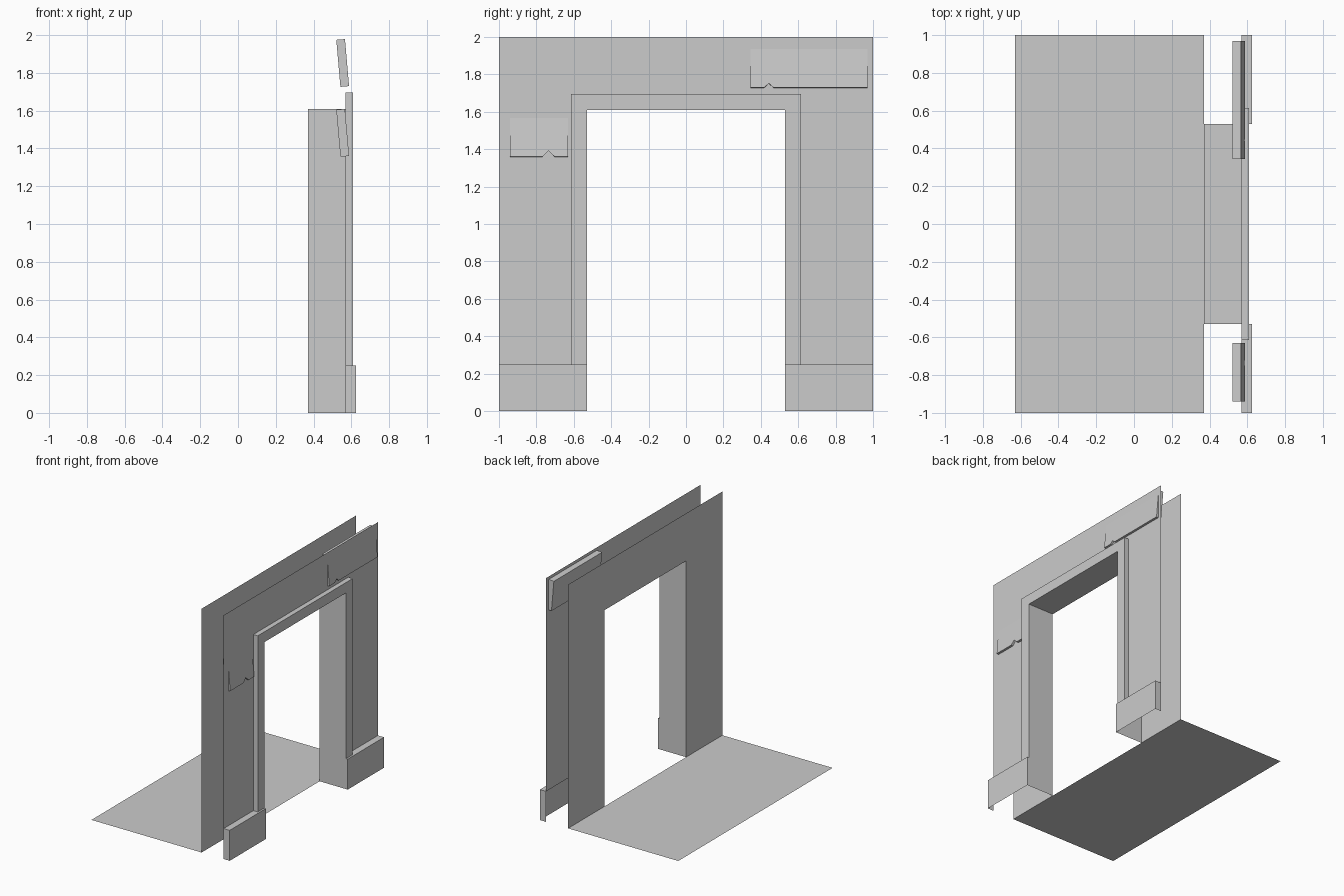
import bpy, math
from mathutils import Matrix

if "Cube" in bpy.data.objects:
    bpy.data.objects.remove(bpy.data.objects["Cube"])

BACK, FACE = 0.37, 0.57          # x of the two wall skins
TRIM, BASE = 0.61, 0.625         # x of the trim and skirting fronts
IN_Y, IN_Z = 0.53, 1.61          # door opening
OUT_Y, OUT_Z = 0.615, 1.695      # outer edge of the trim
SKIRT = 0.25                     # skirting height


def make(name, verts, faces):
    mesh = bpy.data.meshes.new(name)
    mesh.from_pydata(verts, [], faces)
    mesh.update()
    obj = bpy.data.objects.new(name, mesh)
    bpy.context.collection.objects.link(obj)
    return obj


def arch(x, y, z, z0):
    return [(x, -y, z0), (x, -y, z), (x, y, z), (x, y, z0)]


def strip(name, rows):
    """Skin consecutive arch-shaped rows of points with quads."""
    n = len(rows[0])
    faces = [(r * n + i, r * n + i + 1, (r + 1) * n + i + 1, (r + 1) * n + i)
             for r in range(len(rows) - 1) for i in range(n - 1)]
    return make(name, [p for row in rows for p in row], faces)


# floor behind the wall
make("floor", [(-0.63, -1, 0), (BACK, -1, 0), (BACK, 1, 0), (-0.63, 1, 0)], [(0, 1, 2, 3)])

# wall skins, each an arch-shaped sheet
strip("back_wall", [arch(BACK, IN_Y, IN_Z, 0), arch(BACK, 1, 2, 0)])
strip("front_wall", [arch(FACE, 1, 2, SKIRT), arch(FACE, OUT_Y, OUT_Z, SKIRT)])

# raised door trim and the lining of the opening
strip("door_trim", [arch(FACE, OUT_Y, OUT_Z, SKIRT), arch(TRIM, OUT_Y, OUT_Z, SKIRT),
                    arch(TRIM, IN_Y, IN_Z, SKIRT), arch(FACE, IN_Y, IN_Z, SKIRT)])
strip("door_lining", [arch(FACE, IN_Y, IN_Z, 0), arch(BACK, IN_Y, IN_Z, 0)])

# skirting blocks: front, top and both ends, open at back and bottom
for s, side in ((-1, "left"), (1, "right")):
    a, b = sorted((s * IN_Y, s))
    v = [(x, y, z) for x in (FACE, BASE) for y in (a, b) for z in (0, SKIRT)]
    make("skirting_" + side, v, [(4, 6, 7, 5), (1, 5, 7, 3), (0, 4, 5, 1), (2, 3, 7, 6)])


# tilted boards with a small notch in the lower edge
def board(name, y0, y1, z0, notch_y, half, depth):
    t, h = 0.046, 0.25
    prof = [(y0, 0), (notch_y - half, 0), (notch_y, depth), (notch_y + half, 0),
            (y1, 0), (y1, h), (y0, h)]
    n = len(prof)
    verts = [(x, y, z) for x in (-t, 0) for y, z in prof]
    faces = [tuple(range(n))[::-1], tuple(range(n, 2 * n))]
    faces += [(i, (i + 1) % n, n + (i + 1) % n, n + i) for i in range(n)]
    obj = make(name, verts, faces)
    obj.data.transform(Matrix.Translation((0.588, 0, z0)) @
                       Matrix.Rotation(math.radians(-5), 4, 'Y'))
    obj.data.update()


board("lower_board", -0.94, -0.63, 1.36, -0.735, 0.033, 0.032)
board("upper_board", 0.345, 0.97, 1.73, 0.443, 0.025, 0.022)
